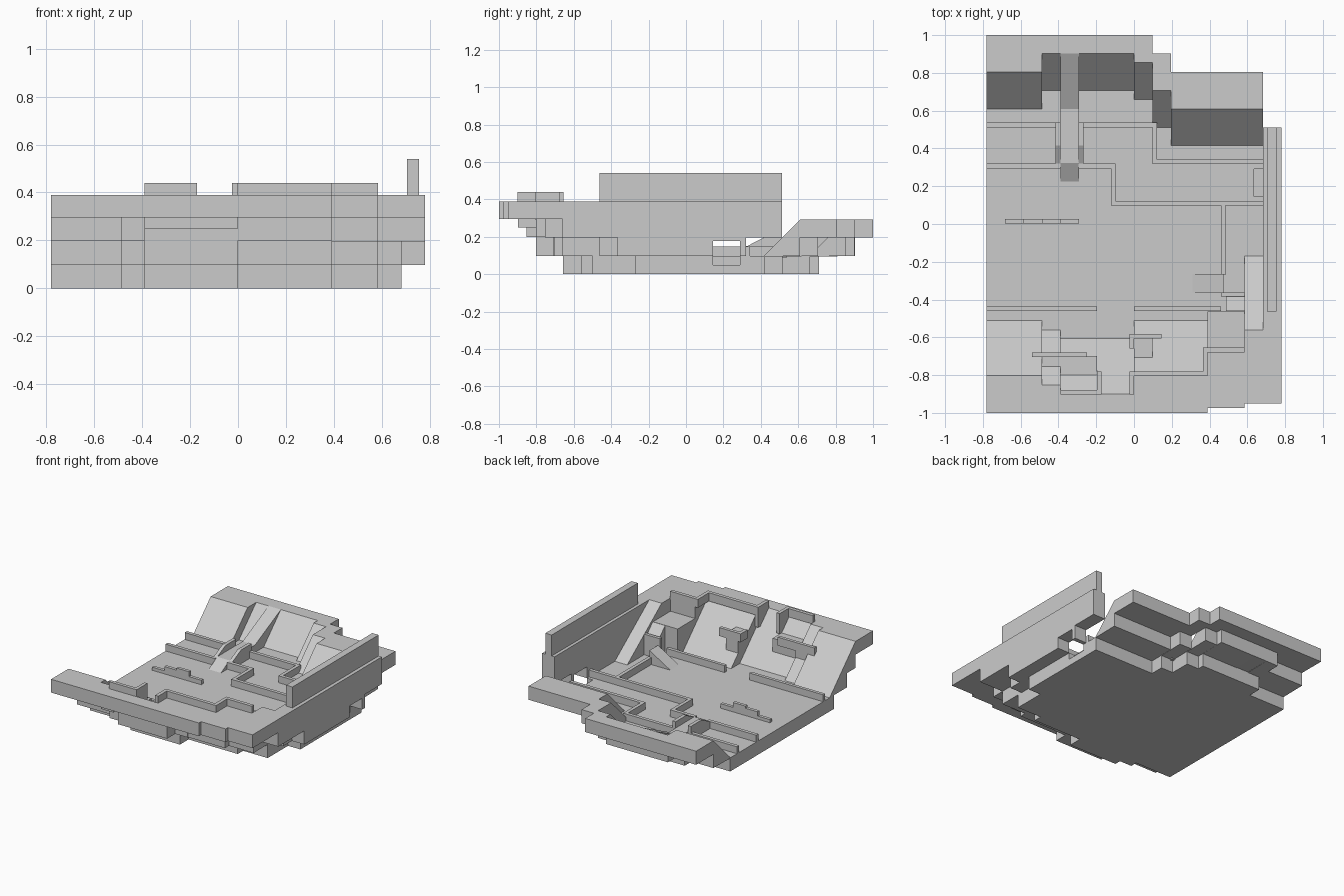
import bpy, bmesh

def prism(name, x0, x1, prof):
    """Extrude a (y, z) profile from x0 to x1."""
    bm = bmesh.new()
    a = [bm.verts.new((x0, y, z)) for y, z in prof]
    b = [bm.verts.new((x1, y, z)) for y, z in prof]
    n = len(prof)
    bm.faces.new(a)
    bm.faces.new(b[::-1])
    for i in range(n):
        j = (i + 1) % n
        bm.faces.new((a[i], b[i], b[j], a[j]))
    bmesh.ops.recalc_face_normals(bm, faces=bm.faces)
    me = bpy.data.meshes.new(name)
    bm.to_mesh(me)
    bm.free()
    ob = bpy.data.objects.new(name, me)
    bpy.context.collection.objects.link(ob)
    return ob

def box(name, x0, x1, y0, y1, z0, z1):
    return prism(name, x0, x1, [(y0, z0), (y1, z0), (y1, z1), (y0, z1)])

F = 0.0975   # floor height
P = 0.295    # middle platform height
T = 0.39     # front plateau height

# Front half: floor strips rising by a bank to the front plateau
for x0, x1, s, zb in [(-.78, -.4875, -.51, .2), (-.4875, -.39, -.56, .2),
                      (-.39, 0, -.607, .25), (0, .0975, -.51, .2),
                      (.0975, .39, -.51, .2)]:
    e = s - .2925
    prism("front_bank", x0, x1, [
        (0, 0), (0, F), (s, F), (e, T), (-1, T), (-1, .295), (e, .295), (e, zb),
        (s - .195, zb), (s - .195, F), (s - .05, F), (s - .05, 0)])
prism("front_raised_terrace", .39, .585, [
    (0, 0), (0, F), (-.4625, F), (-.4625, P), (-.66, P), (-.66, T), (-.975, T),
    (-.975, .295), (-.755, .295), (-.755, .195), (-.66, .195), (-.66, F),
    (-.5, F), (-.5, 0)])
prism("side_ramp", .585, .6825, [
    (.02, 0), (.02, F), (-.17, F), (-.56, T), (-.95, T), (-.95, .295),
    (-.66, .295), (-.66, .195), (-.4625, .195), (-.4625, F), (-.27, F), (-.27, 0)])

# Back half: floor strips rising by a bank to the back plateau
for x0, x1, s, b in [(-.78, -.4875, .61, 1), (-.4875, -.39, .707, 1),
                     (-.2925, 0, .707, 1), (0, .0975, .66, 1),
                     (.0975, .195, .512, .9025), (.195, .635, .415, .805)]:
    e = s + .195
    prism("back_bank", x0, x1, [
        (0, 0), (0, F), (s, F), (e, .2925), (b, .2925), (b, .195),
        (e, .195), (e, F), (s + .004, F - .003), (s + .004, 0)])
prism("back_bank_doorway", .635, .6825, [
    (.02, 0), (.02, F), (.145, F), (.145, .05), (.29, .05), (.29, F), (.415, F),
    (.61, .2925), (.805, .2925), (.805, .195), (.61, .195), (.61, F),
    (.419, F - .003), (.419, 0)])
prism("bridge_ramp", -.39, -.2925, [
    (0, 0), (0, F), (.225, F), (.322, .15), (.61, .15), (.9025, .2925),
    (1, .2925), (1, .195), (.9025, .195), (.9025, F), (.711, F), (.711, 0)])

# Right side wall with a door opening and a tall parapet
prism("side_wall", .6825, .78, [
    (-.95, .295), (-.66, .295), (-.66, .195), (-.365, .195), (-.365, F),
    (.145, F), (.145, .178), (.29, .178), (.29, F), (.32, F), (.32, .195),
    (.512, .195), (.512, T), (-.95, T)])
box("side_parapet", .705, .755, -.4625, .512, T, .54)

# Low rails on the floor (x0, x1, y0, y1)
for r in [(-.78, -.415, .512, .537), (-.2925, .122, .512, .537),
          (.0975, .122, .34, .512), (.0975, .6825, .317, .342),
          (-.78, -.39, .295, .32), (-.2925, -.098, .295, .32),
          (-.122, -.098, .122, .295), (-.122, .6825, .0975, .122),
          (.46, .485, -.27, .0975), (-.78, -.195, -.46, -.437),
          (0, .46, -.46, -.437)]:
    box("floor_rail", *r, F - .01, .147)

# Rails along the front plateau edge
for r in [(-.39, -.171, -.902, -.878), (-.195, -.171, -.878, -.78),
          (-.025, 0, -.902, -.78), (0, .39, -.805, -.78),
          (.365, .39, -.78, -.655), (.39, .585, -.68, -.655)]:
    z0 = P if r[3] == -.78 and r[2] < -.85 else T - .01
    box("plateau_rail", *r, z0, .44)

# Platforms set into the front bank, with their boards
box("bank_platform_left", -.4875, -.39, -.755, -.68, .2, P)
box("bank_platform_middle", -.39, -.195, -.8, -.70, .2, P)
box("platform_board_left", -.54, -.25, -.703, -.68, P - .03, P + .03)
box("bank_platform_right", 0, .0975, -.71, -.59, F, P)
box("platform_board_right", -.025, .145, -.607, -.583, P - .03, P + .03)
box("platform_side_board", -.025, 0, -.66, -.6, P - .03, P + .03)

# Steps up to the raised terrace
prism("terrace_step", .4875, .585, [(-.46, F), (-.385, F), (-.385, .22), (-.46, P)])
box("terrace_landing", .46, .585, -.385, -.362, F, .245)
ramp = box("floor_ramp", .31, .475, -.362, -.265, F - .01, .195)
for v in ramp.data.vertices:
    if v.co.x < .4 and v.co.z > .15:
        v.co.z = F

# Bridge side walls
for x in (-.415, -.2925):
    prism("bridge_side", x, x + .025, [
        (.32, F), (.537, F), (.537, .195), (.415, .195), (.32, .147)])

# Broken barricade in the middle of the floor
for i, z in enumerate((.12, .15, .165, .13)):
    x = -.6825 + .0975 * i
    box("barricade", x, x + .0975, .003, .026, F - .01, z)
